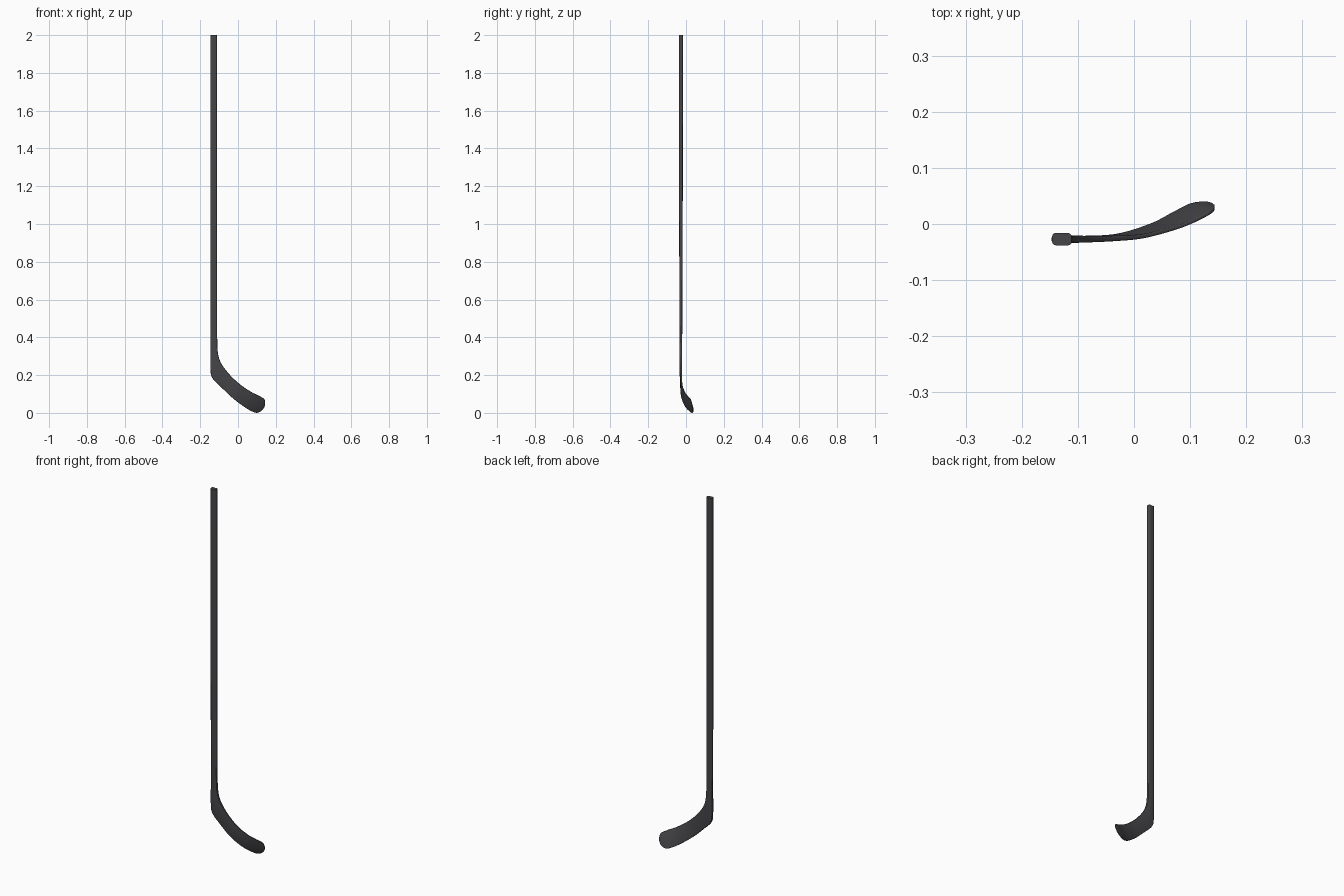
import bpy, bmesh
from mathutils import Vector

if "Cube" in bpy.data.objects:
    bpy.data.objects.remove(bpy.data.objects["Cube"])

# Stations from butt to toe: (heel/bottom edge xyz, inner/top edge xyz, thickness)
S = [
    (-.146, -.027, 2.0, -.111, -.027, 2.0, .022),
    (-.146, -.027, 1.2, -.111, -.027, 1.2, .020),
    (-.146, -.027, .65, -.111, -.027, .65, .016),
    (-.146, -.027, .37, -.110, -.027, .40, .014),
    (-.146, -.027, .24, -.105, -.027, .31, .0135),
    (-.137, -.027, .187, -.085, -.027, .256, .012),
    (-.090, -.026, .137, -.040, -.026, .198, .010),
    (-.030, -.021, .080, .015, -.022, .148, .008),
    (.030, -.002, .034, .068, -.009, .112, .007),
    (.070, .019, .010, .100, .002, .096, .006),
    (.100, .034, .001, .125, .014, .083, .006),
    (.125, .038, .012, .137, .021, .075, .006),
    (.138, .036, .029, .142, .025, .066, .005),
    (.1435, .033, .043, .1435, .028, .056, .003),
]
STEPS = 6


def spline(p0, p1, p2, p3, t):
    return [.5 * (2*b + (c-a)*t + (2*a-5*b+4*c-d)*t*t + (3*b-a-3*c+d)*t**3)
            for a, b, c, d in zip(p0, p1, p2, p3)]


rows = []
for i in range(len(S) - 1):
    a, d = S[max(i-1, 0)], S[min(i+2, len(S)-1)]
    rows += [spline(a, S[i], S[i+1], d, k/STEPS) for k in range(STEPS)]
rows.append(S[-1])

# Rounded rectangle as (inset from edge in radii, side in radii) for one corner
CORNER = [(0, 1), (.13, .5), (.5, .13), (1, 0)]


def section(row, tangent):
    b, t, th = Vector(row[:3]), Vector(row[3:6]), row[6]
    w = (t - b).length
    u = (t - b).normalized()
    v = u.cross(tangent).normalized()
    if v.y < 0:
        v = -v
    mid, r = (b + t) / 2, min(th * .3, w * .3)
    quarter = [(w/2 - p*r, th/2 - q*r) for p, q in CORNER]
    pts = quarter + [(-x, y) for x, y in reversed(quarter)]
    pts += [(-x, -y) for x, y in quarter] + [(x, -y) for x, y in reversed(quarter)]
    return [mid + u*x + v*y for x, y in pts]


# Shaft and curved, lofted blade as one continuous skin
bm = bmesh.new()
mids = [(Vector(r[:3]) + Vector(r[3:6])) / 2 for r in rows]
rings = []
for i, r in enumerate(rows):
    tan = mids[min(i+1, len(rows)-1)] - mids[max(i-1, 0)]
    rings.append([bm.verts.new(p) for p in section(r, tan)])
for r0, r1 in zip(rings, rings[1:]):
    n = len(r0)
    for j in range(n):
        bm.faces.new((r0[j], r0[(j+1) % n], r1[(j+1) % n], r1[j]))
bm.faces.new(rings[0])
bm.faces.new(rings[-1])
bmesh.ops.recalc_face_normals(bm, faces=bm.faces)
mesh = bpy.data.meshes.new("hockey_stick")
bm.to_mesh(mesh)
bm.free()
stick = bpy.data.objects.new("hockey_stick", mesh)
bpy.context.collection.objects.link(stick)

mat = bpy.data.materials.new("dark_grey")
mat.diffuse_color = (.06, .06, .066, 1)
mat.use_nodes = True
mat.node_tree.nodes["Principled BSDF"].inputs["Base Color"].default_value = mat.diffuse_color
mesh.materials.append(mat)
bpy.context.view_layer.objects.active = stick
stick.select_set(True)
bpy.ops.object.shade_smooth_by_angle(angle=.6)
